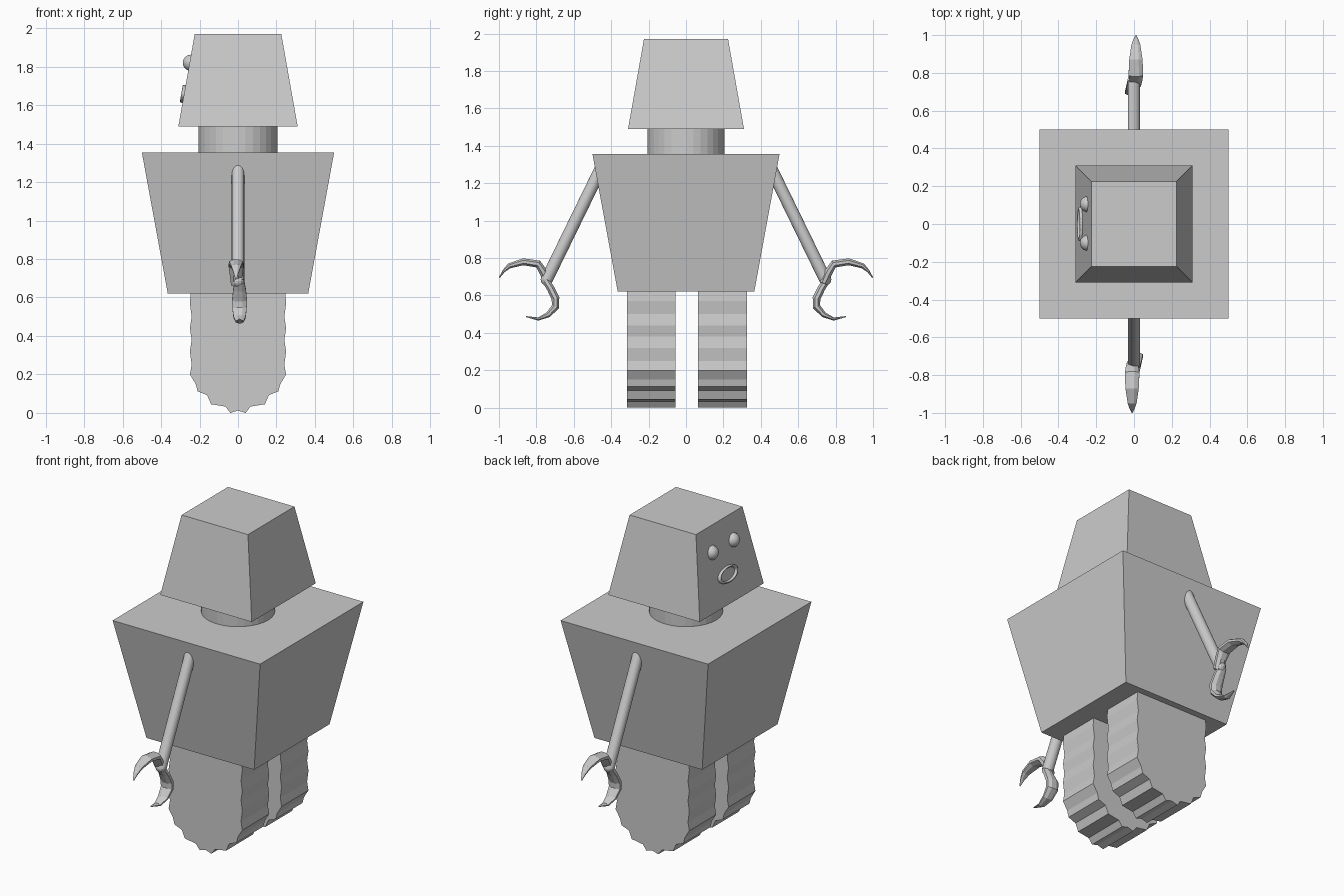
import bpy, math
from mathutils import Vector

if "Cube" in bpy.data.objects:
    bpy.data.objects.remove(bpy.data.objects["Cube"])


def mesh_object(name, verts, faces):
    mesh = bpy.data.meshes.new(name)
    mesh.from_pydata(verts, [], faces)
    obj = bpy.data.objects.new(name, mesh)
    bpy.context.collection.objects.link(obj)
    return obj


def finish(name):
    obj = bpy.context.object
    obj.name = name
    return obj


def tapered_box(name, half_bottom, half_top, z0, z1):
    corners = [(-1, -1), (1, -1), (1, 1), (-1, 1)]
    verts = [(x * h, y * h, z) for h, z in ((half_bottom, z0), (half_top, z1)) for x, y in corners]
    faces = [(3, 2, 1, 0), (4, 5, 6, 7)] + [(i, (i + 1) % 4, (i + 1) % 4 + 4, i + 4) for i in range(4)]
    return mesh_object(name, verts, faces)


def loft(name, path, offset, spin, sides=8):
    """Tapered finger; path entries are (y, z, half width in x, half thickness)."""
    s = math.cos(spin)
    pts = [Vector((offset, p[0], p[1])) for p in path]
    verts, faces = [], []
    for i, p in enumerate(pts):
        t = (pts[min(i + 1, len(pts) - 1)] - pts[max(i - 1, 0)]).normalized()
        n = Vector((0, -t.z, t.y))
        for k in range(sides):
            a = 2 * math.pi * (k + 0.5) / sides
            v = p + Vector((path[i][2] * math.cos(a), 0, 0)) + n * path[i][3] * math.sin(a)
            verts.append((v.x * s, v.y * s, v.z))
    for i in range(len(pts) - 1):
        for k in range(sides):
            a, b = i * sides + k, i * sides + (k + 1) % sides
            faces.append((a, b, b + sides, a + sides))
    faces.append(tuple(reversed(range(sides))))
    faces.append(tuple(range(len(verts) - sides, len(verts))))
    return mesh_object(name, verts, faces)


# Torso, neck and head
tapered_box("torso", 0.365, 0.5, 0.62, 1.355)
bpy.ops.mesh.primitive_cylinder_add(vertices=32, radius=0.205, depth=0.16, location=(0, 0, 1.425))
finish("neck")
tapered_box("head", 0.31, 0.225, 1.49, 1.97)

# Face on the -x side: eyes and an oval mouth ring lying on the sloped panel
for side, y in (("left", 0.105), ("right", -0.1)):
    bpy.ops.mesh.primitive_uv_sphere_add(segments=24, ring_count=12, radius=0.042, location=(-0.245, y, 1.82))
    finish("eye_" + side)
    bpy.ops.object.shade_smooth()
bpy.ops.mesh.primitive_torus_add(major_radius=0.08, minor_radius=0.012, major_segments=32, minor_segments=8,
                                 location=(-0.283, 0, 1.658), rotation=(0, math.radians(-80), 0))
finish("mouth").scale = (0.52, 1, 1)
bpy.ops.object.shade_smooth()

# Track legs: scalloped half profile mirrored across x, extruded along y
half = [(0.04, 0.0), (0.065, 0.033), (0.14, 0.045), (0.16, 0.092), (0.21, 0.112), (0.22, 0.15),
        (0.25, 0.2), (0.241, 0.25), (0.25, 0.32), (0.241, 0.38), (0.25, 0.44), (0.241, 0.5),
        (0.25, 0.57), (0.245, 0.64)]
profile = [(0, 0.012)] + half + [(-x, z) for x, z in reversed(half)]
n = len(profile)
for side, yc in (("right", -0.185), ("left", 0.195)):
    verts = [(x, yc + d, z) for d in (-0.13, 0.13) for x, z in profile]
    faces = [tuple(range(n)), tuple(reversed(range(n, 2 * n)))]
    faces += [((i + 1) % n, i, i + n, (i + 1) % n + n) for i in range(n)]
    mesh_object("track_leg_" + side, verts, faces)

# Arms and two-fingered claws; the second arm is the first turned half way round z
upper = [(0.735, 0.665, 0.028, 0.022), (0.762, 0.725, 0.036, 0.024), (0.79, 0.768, 0.042, 0.022),
         (0.87, 0.78, 0.038, 0.02), (0.945, 0.758, 0.026, 0.015), (0.975, 0.73, 0.015, 0.008),
         (0.998, 0.695, 0.003, 0.003)]
lower = [(0.75, 0.68, 0.028, 0.022), (0.725, 0.64, 0.036, 0.022), (0.698, 0.585, 0.042, 0.023),
         (0.698, 0.54, 0.04, 0.022), (0.736, 0.497, 0.034, 0.016), (0.79, 0.474, 0.022, 0.009),
         (0.855, 0.487, 0.004, 0.003)]
for side, spin in (("left", 0), ("right", math.pi)):
    s = math.cos(spin)
    a, b = Vector((0, 0.445 * s, 1.3)), Vector((0, 0.745 * s, 0.685))
    axis = a - b
    bpy.ops.mesh.primitive_cylinder_add(vertices=16, radius=0.033, depth=axis.length, location=(a + b) / 2,
                                        rotation=axis.to_track_quat('Z', 'Y').to_euler())
    finish("arm_" + side)
    bpy.ops.object.shade_smooth_by_angle()
    bpy.ops.mesh.primitive_uv_sphere_add(segments=12, ring_count=8, radius=0.032, location=b)
    finish("wrist_" + side)
    loft("claw_upper_" + side, upper, 0.01, spin)
    loft("claw_lower_" + side, lower, -0.008, spin)
